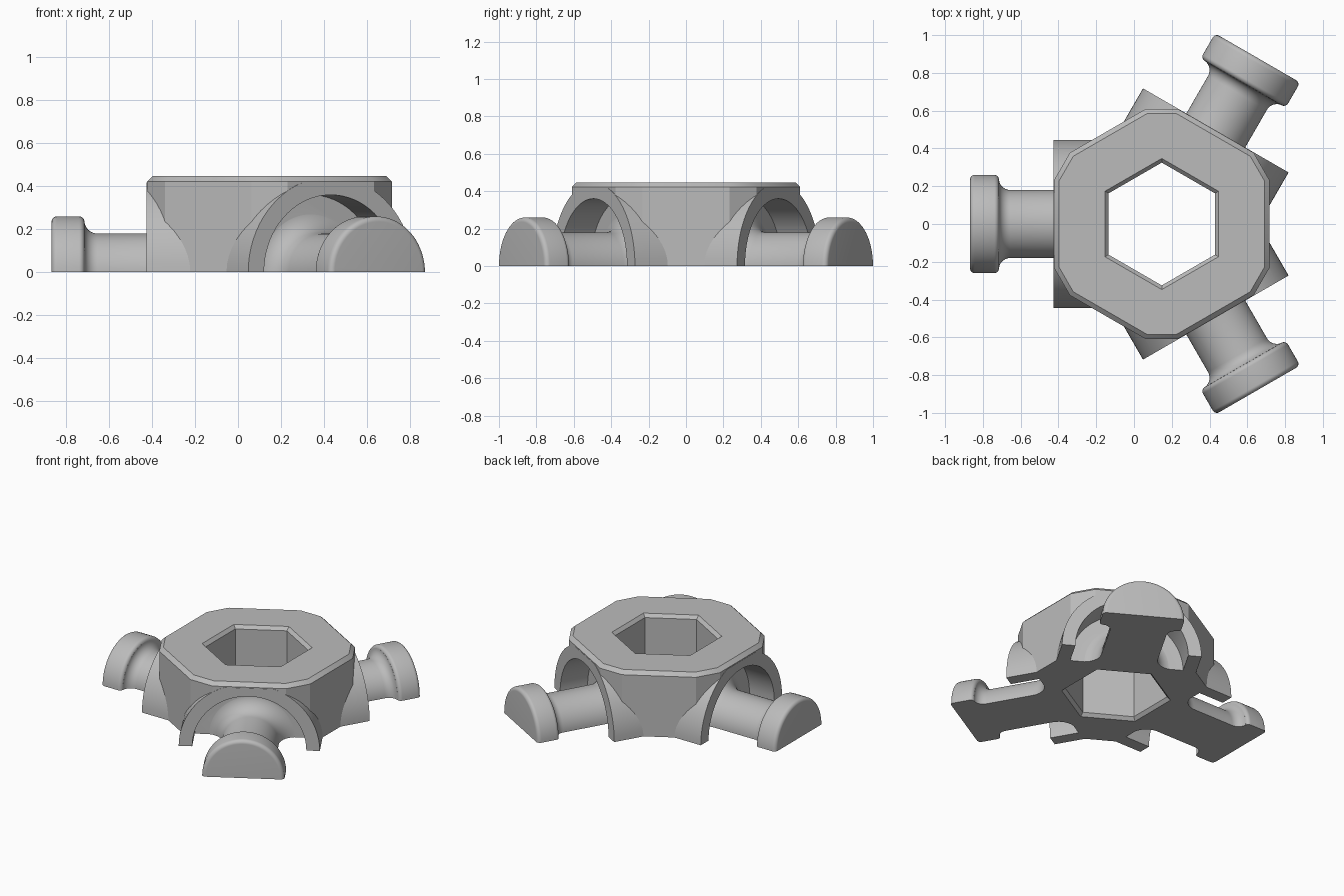
import bpy, bmesh
from math import pi, sin, cos, radians
from mathutils import Matrix, Vector

default = bpy.data.objects.get("Cube")
if default:
    bpy.data.objects.remove(default, do_unlink=True)

CX = 0.147          # hub axis
TOP = 0.447         # hub height
FACE = 0.57         # hub axis to flat side
CORNER = 0.61       # hub axis to truncated corner
ARM_ANGLES = (60, 180, 300)

gray = bpy.data.materials.new("plain_gray")
gray.use_nodes = True
gray.diffuse_color = (0.5, 0.5, 0.5, 1)
gray.node_tree.nodes["Principled BSDF"].inputs["Base Color"].default_value = (0.5, 0.5, 0.5, 1)


def finish(bm, name):
    bmesh.ops.recalc_face_normals(bm, faces=bm.faces)
    mesh = bpy.data.meshes.new(name)
    bm.to_mesh(mesh)
    bm.free()
    mesh.materials.append(gray)
    ob = bpy.data.objects.new(name, mesh)
    bpy.context.collection.objects.link(ob)
    return ob


def loft(rings, name):
    """Skin a stack of equal-sized point rings and cap both ends."""
    bm = bmesh.new()
    loops = [[bm.verts.new(p) for p in ring] for ring in rings]
    n = len(loops[0])
    for a, b in zip(loops, loops[1:]):
        for i in range(n):
            j = (i + 1) % n
            bm.faces.new((a[i], a[j], b[j], b[i]))
    bm.faces.new(loops[0])
    bm.faces.new(loops[-1])
    return finish(bm, name)


def lathe(profile, angle, name, ceiling=9, n=72):
    """Revolve (distance, radius) pairs about a horizontal axis."""
    turn = Matrix.Translation((CX, 0, 0)) @ Matrix.Rotation(radians(angle), 4, 'Z')
    rings = []
    for d, r in profile:
        ring = [turn @ Vector((d, r * cos(2 * pi * i / n), r * sin(2 * pi * i / n))) for i in range(n)]
        rings.append([(p.x, p.y, min(p.z, ceiling)) for p in ring])
    return loft(rings, name)


def arc(d, r, radius, start, end, steps=8):
    angles = [radians(start + (end - start) * i / steps) for i in range(steps + 1)]
    return [(d + radius * cos(a), r + radius * sin(a)) for a in angles]


def hub_ring(z, inset):
    """Hexagon with truncated corners."""
    f, c = FACE - inset, CORNER - inset
    ring = []
    for k in range(6):
        half = (c - f * cos(pi / 6)) / sin(pi / 6)
        for y in (-half, half):
            a = k * pi / 3
            ring.append((CX + f * cos(a) - y * sin(a), f * sin(a) + y * cos(a), z))
    return ring


def hex_ring(z, radius):
    return [(CX + radius * sin(k * pi / 3), radius * cos(k * pi / 3), z) for k in range(6)]


def combine(body, other, operation):
    mod = body.modifiers.new("combine", 'BOOLEAN')
    mod.operation = operation
    mod.solver = 'EXACT'
    mod.object = other
    bpy.context.view_layer.update()
    result = body.evaluated_get(bpy.context.evaluated_depsgraph_get())
    mesh = bpy.data.meshes.new_from_object(result)
    body.modifiers.clear()
    body.data = mesh
    bpy.data.objects.remove(other, do_unlink=True)


# Hub, modelled below the floor too so the final cut is clean
hub = loft([hub_ring(-0.5, 0), hub_ring(TOP - 0.025, 0), hub_ring(TOP, 0.025)], "hub_with_arms")

# Round sleeves, then their sockets
for a in ARM_ANGLES:
    combine(hub, lathe([(0.2, 0.445), (FACE + 0.002, 0.445)], a, "sleeve", TOP - 0.03), 'UNION')
for a in ARM_ANGLES:
    combine(hub, lathe([(0.382, 0.36), (0.75, 0.36)], a, "socket_cutter"), 'DIFFERENCE')

# Arms: flared root, straight rod, filleted neck and rounded head
arm = [(0.33, 0.29)]
arm += arc(0.49, 0.29, 0.11, 180, 270)
arm += arc(0.802, 0.24, 0.06, 270, 360)
arm += arc(0.887, 0.235, 0.025, 180, 90)[1:]
arm += arc(0.99, 0.235, 0.025, 90, 0)
for a in ARM_ANGLES:
    combine(hub, lathe(arm, a, "arm"), 'UNION')

# Hexagonal hole, chamfered at both ends
hole = [hex_ring(-0.6, 0.387), hex_ring(-0.04, 0.387), hex_ring(0.022, 0.325),
        hex_ring(TOP - 0.022, 0.325), hex_ring(TOP + 0.04, 0.387)]
combine(hub, loft(hole, "hole_cutter"), 'DIFFERENCE')

# Flat underside
bm = bmesh.new()
bmesh.ops.create_cube(bm, size=3, matrix=Matrix.Translation((0, 0, -1.5)))
combine(hub, finish(bm, "floor_cutter"), 'DIFFERENCE')

# Smooth round parts, keep the edges crisp
bpy.ops.object.select_all(action='DESELECT')
hub.select_set(True)
bpy.context.view_layer.objects.active = hub
bpy.ops.object.shade_smooth_by_angle(angle=radians(22))
